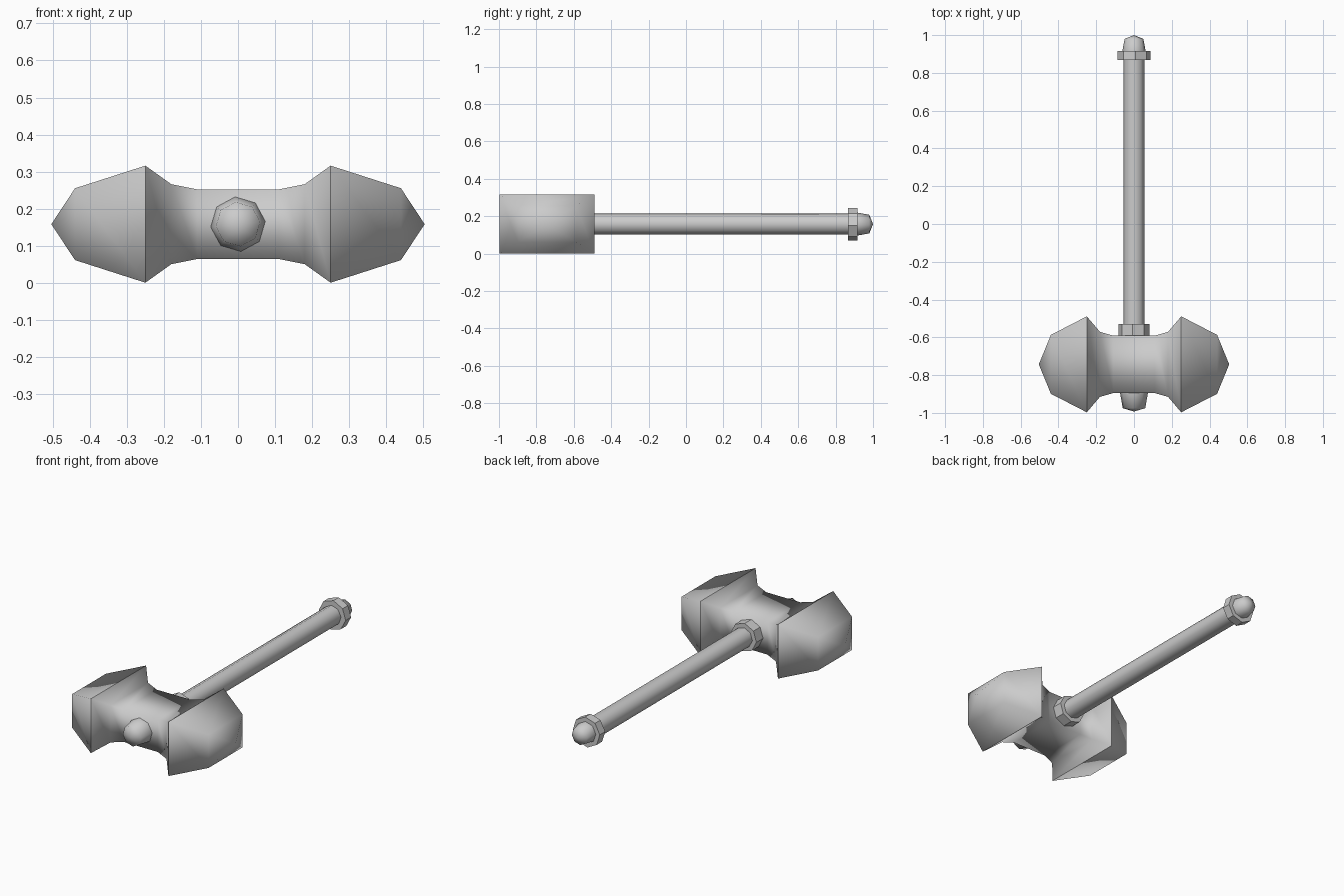
import bpy, bmesh
from math import cos, sin, pi, radians

if "Cube" in bpy.data.objects:
    bpy.data.objects.remove(bpy.data.objects["Cube"])

CZ = 0.158      # height of the shaft axis
HEAD_Y = -0.743  # middle of the hammer head


def add_object(name, bm, smooth_angle=None):
    bmesh.ops.recalc_face_normals(bm, faces=bm.faces)
    mesh = bpy.data.meshes.new(name)
    bm.to_mesh(mesh)
    bm.free()
    ob = bpy.data.objects.new(name, mesh)
    bpy.context.collection.objects.link(ob)
    if smooth_angle:
        bpy.ops.object.select_all(action='DESELECT')
        bpy.context.view_layer.objects.active = ob
        ob.select_set(True)
        bpy.ops.object.shade_smooth_by_angle(angle=radians(smooth_angle))
    return ob


def bridge(bm, rings):
    for a, b in zip(rings, rings[1:]):
        n = max(len(a), len(b))
        for i in range(n):
            j = (i + 1) % n
            if len(a) == 1:
                bm.faces.new((a[0], b[j], b[i]))
            elif len(b) == 1:
                bm.faces.new((a[i], a[j], b[0]))
            else:
                bm.faces.new((a[i], a[j], b[j], b[i]))
    for end in (rings[0], rings[-1]):
        if len(end) > 1:
            bm.faces.new(end)


def lathe(name, profile, tilt, smooth_angle=None):
    """Eight-sided turned part along y; profile is (y, radius)."""
    bm = bmesh.new()
    rings = []
    for y, r in profile:
        angles = [2 * pi * i / 8 + radians(tilt) for i in range(8)] if r else [0]
        rings.append([bm.verts.new((r * cos(a), y, CZ + r * sin(a))) for a in angles])
    bridge(bm, rings)
    return add_object(name, bm, smooth_angle)


# Hammer head: rectangular sections along x, (x, half depth, half height)
half = [(0.11, 0.152, 0.094), (0.18, 0.172, 0.108), (0.25, 0.254, 0.158),
        (0.44, 0.156, 0.097), (0.504, 0, 0)]
sections = [(-x, d, h) for x, d, h in reversed(half)] + half
bm = bmesh.new()
rings = []
for x, d, h in sections:
    corners = [(-1, -1), (1, -1), (1, 1), (-1, 1)] if d else [(0, 0)]
    rings.append([bm.verts.new((x, HEAD_Y + d * s, CZ + h * t)) for s, t in corners])
bridge(bm, rings)
for f in bm.faces:
    f.smooth = True
for e in bm.edges:  # crisp flared rims, everything else soft
    e.smooth = not all(abs(abs(v.co.x) - 0.25) < 1e-4 for v in e.verts)
add_object("hammer_head", bm)

# Shaft and fittings
lathe("shaft", [(-0.62, 0.057), (0.88, 0.057)], 5, 50)
lathe("front_stud", [(-0.86, 0.076), (-0.89, 0.075), (-0.975, 0.06), (-0.993, 0)], 6, 75)
lathe("collar", [(-0.61, 0.083), (-0.53, 0.083)], 5)
lathe("pommel_ring", [(0.867, 0.087), (0.917, 0.087)], -5)
lathe("pommel_cap", [(0.9, 0.062), (0.92, 0.061), (0.98, 0.05), (1.0, 0)], -5, 75)
